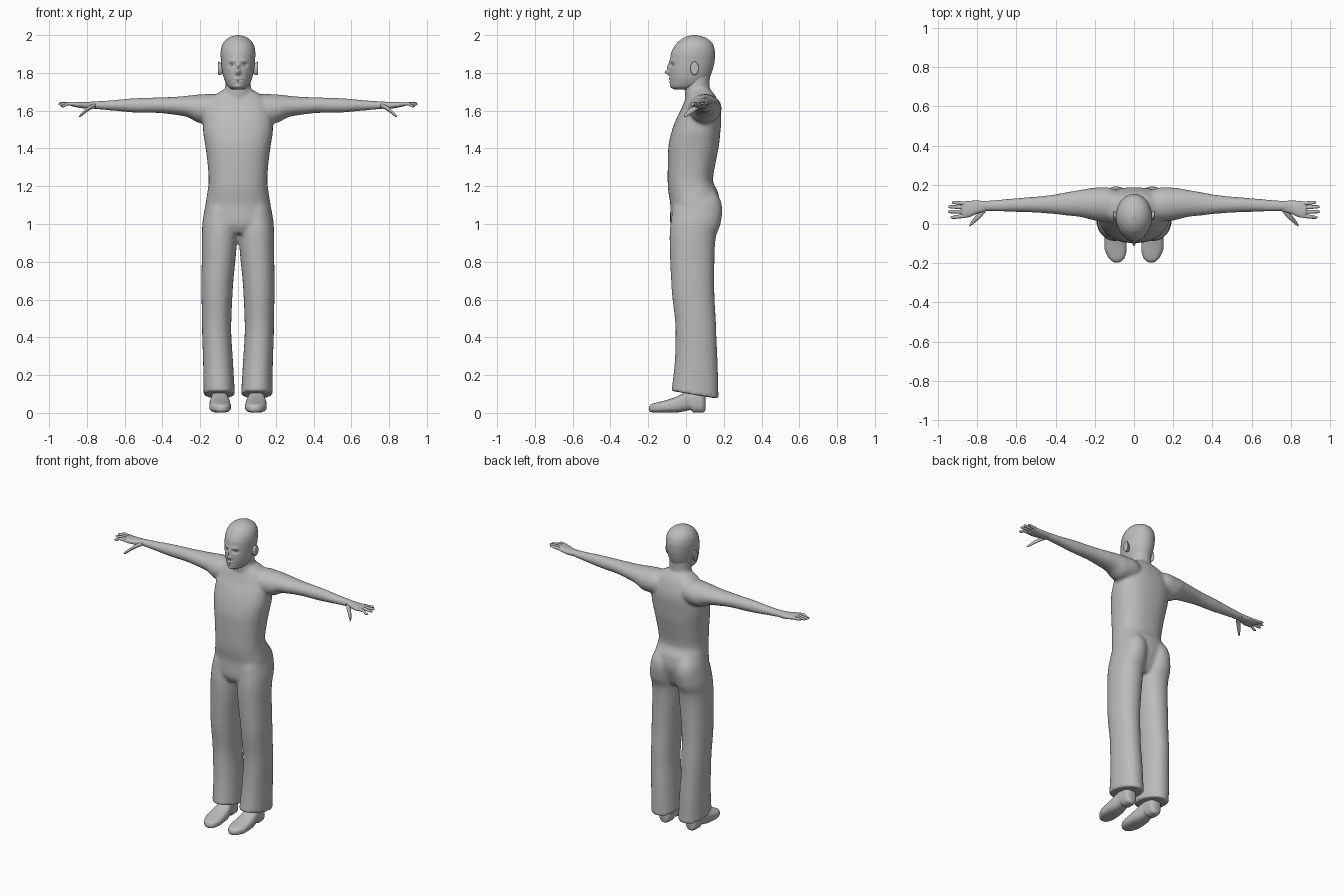
import bpy, bmesh, math
from mathutils import Matrix

grey = bpy.data.materials.new("plain grey")
grey.diffuse_color = (0.5, 0.5, 0.5, 1)


def smooth_rings(rings, sub):
    """Refine rings with monotone cubic interpolation along their first value."""
    n, out = len(rings), []

    def secant(i, k):
        return (rings[i + 1][k] - rings[i][k]) / (rings[i + 1][0] - rings[i][0])

    def slope(i, k):
        if i == 0 or i == n - 1:
            return secant(min(i, n - 2), k)
        a, b = secant(i - 1, k), secant(i, k)
        return 0 if a * b <= 0 else 2 * a * b / (a + b)

    for i in range(n - 1):
        h = rings[i + 1][0] - rings[i][0]
        for j in range(sub):
            u = j / sub
            ring = [rings[i][0] + h * u]
            for k in range(1, 5):
                p, q = rings[i][k], rings[i + 1][k]
                ring.append(p * (2*u**3 - 3*u*u + 1) + q * (3*u*u - 2*u**3)
                            + h * slope(i, k) * (u**3 - 2*u*u + u) + h * slope(i + 1, k) * (u**3 - u*u))
            out.append(ring)
    return out + [list(rings[-1])]


def loft(bm, axis, rings, n=32, sub=4, power=2.0, side=1, warp=None):
    """Rings are (position, centre, radius, centre, radius); side mirrors in x."""
    loops = []
    for t, c1, r1, c2, r2 in smooth_rings(rings, sub):
        loop = []
        for i in range(n):
            a = 2 * math.pi * i / n
            ca, sa = math.cos(a), math.sin(a)
            p = c1 + r1 * math.copysign(abs(ca) ** (2 / power), ca)
            q = c2 + r2 * math.copysign(abs(sa) ** (2 / power), sa)
            co = {'x': (t, p, q), 'y': (p, t, q), 'z': (p, q, t)}[axis]
            if warp:
                co = warp(*co)
            loop.append(bm.verts.new((co[0] * side, co[1], co[2])))
        loops.append(loop)
    for a, b in zip(loops, loops[1:]):
        for i in range(n):
            bm.faces.new((a[i], a[(i + 1) % n], b[(i + 1) % n], b[i]))
    bm.faces.new(loops[0])
    bm.faces.new(loops[-1])


def finish(bm, name, angle=60):
    bmesh.ops.recalc_face_normals(bm, faces=bm.faces[:])
    me = bpy.data.meshes.new(name)
    bm.to_mesh(me)
    bm.free()
    ob = bpy.data.objects.new(name, me)
    bpy.context.collection.objects.link(ob)
    me.materials.append(grey)
    bpy.ops.object.select_all(action='DESELECT')
    ob.select_set(True)
    bpy.context.view_layer.objects.active = ob
    bpy.ops.object.shade_smooth_by_angle(angle=math.radians(angle))
    return ob


def depth(z, half_width, front, back, cx=0):
    """Upright ring from a half width and a front and back position."""
    return (z, cx, half_width, (front + back) / 2, (back - front) / 2)


# Clothed body: torso, neck, arms and trouser legs fused into one skin
bm = bmesh.new()
loft(bm, 'z', [depth(0.95, 0.11, -0.06, 0.12), depth(1.0, 0.165, -0.083, 0.15),
               depth(1.1, 0.172, -0.083, 0.178), depth(1.16, 0.163, -0.092, 0.172),
               depth(1.23, 0.155, -0.097, 0.143), depth(1.34, 0.163, -0.096, 0.16),
               depth(1.42, 0.174, -0.092, 0.175), depth(1.5, 0.185, -0.073, 0.183),
               depth(1.56, 0.185, -0.05, 0.187), depth(1.62, 0.17, -0.02, 0.178),
               depth(1.67, 0.14, 0.0, 0.16), depth(1.7, 0.095, 0.01, 0.14),
               depth(1.72, 0.06, 0.02, 0.12)], n=48, power=2.4)
loft(bm, 'z', [depth(1.6, 0.08, 0.0, 0.14), depth(1.68, 0.075, -0.005, 0.135),
               depth(1.72, 0.068, -0.008, 0.126), depth(1.82, 0.064, 0.0, 0.128)])


def hem(x, y, z):
    """Slant the hem so it hangs lower at the back."""
    return x, y, z - 0.17 * (y - 0.05) * max(0, 1 - (z - 0.095) / 0.2)


for s in (1, -1):
    loft(bm, 'x', [(0.06, 0.09, 0.07, 1.61, 0.06), (0.14, 0.1, 0.088, 1.612, 0.077),
                   (0.2, 0.102, 0.084, 1.61, 0.076), (0.27, 0.105, 0.07, 1.623, 0.056),
                   (0.34, 0.103, 0.06, 1.626, 0.047), (0.43, 0.1, 0.047, 1.629, 0.041),
                   (0.55, 0.098, 0.038, 1.628, 0.038), (0.66, 0.095, 0.032, 1.628, 0.028),
                   (0.75, 0.092, 0.028, 1.629, 0.021), (0.79, 0.09, 0.027, 1.63, 0.018)], side=s)
    loft(bm, 'z', [depth(0.095, 0.083, -0.077, 0.172, 0.099), depth(0.28, 0.079, -0.059, 0.167, 0.106),
                   depth(0.44, 0.077, -0.055, 0.16, 0.113), depth(0.65, 0.083, -0.076, 0.15, 0.111),
                   depth(0.86, 0.091, -0.086, 0.152, 0.1), depth(0.93, 0.093, -0.087, 0.158, 0.098),
                   depth(1.0, 0.092, -0.082, 0.183, 0.097), depth(1.06, 0.088, -0.075, 0.192, 0.092),
                   depth(1.12, 0.08, -0.06, 0.185, 0.088), depth(1.18, 0.05, -0.03, 0.15, 0.085)],
         side=s, power=2.15, warp=hem)
body = finish(bm, "clothed_body")
rm = body.modifiers.new("fuse", 'REMESH')
rm.mode, rm.voxel_size, rm.use_smooth_shade = 'VOXEL', 0.009, True
sm = body.modifiers.new("soften", 'SMOOTH')
sm.factor, sm.iterations = 0.5, 6

# Facial relief: x, z, spread in x, spread in z, offset in y
relief = [(0, 1.803, 0.011, 0.012, -0.024), (0, 1.832, 0.009, 0.02, -0.012),
          (0, 1.768, 0.022, 0.006, -0.005), (0, 1.752, 0.02, 0.005, -0.005),
          (0, 1.76, 0.022, 0.003, 0.004), (0, 1.727, 0.02, 0.011, -0.005)]
for s in (1, -1):
    relief += [(s * 0.033, 1.842, 0.016, 0.01, 0.012), (s * 0.03, 1.865, 0.022, 0.007, -0.004)]


def face(x, y, z):
    if y < 0:
        y += sum(d * math.exp(-((x - a) / sa) ** 2 - ((z - b) / sb) ** 2) for a, b, sa, sb, d in relief)
    return x, y, z


# Head
bm = bmesh.new()
loft(bm, 'z', [depth(1.712, 0.03, -0.06, 0.04), depth(1.725, 0.05, -0.079, 0.08),
               depth(1.745, 0.064, -0.084, 0.11), depth(1.78, 0.077, -0.087, 0.128),
               depth(1.82, 0.085, -0.088, 0.142), depth(1.86, 0.089, -0.086, 0.151),
               depth(1.9, 0.092, -0.08, 0.154), depth(1.93, 0.089, -0.068, 0.15),
               depth(1.96, 0.077, -0.046, 0.137), depth(1.98, 0.058, -0.022, 0.115),
               depth(1.993, 0.035, 0.005, 0.085), depth(2.0, 0.008, 0.035, 0.055)],
     n=96, sub=8, warp=face)
finish(bm, "head")

for s, label in ((1, "left"), (-1, "right")):
    # Eye
    bm = bmesh.new()
    bmesh.ops.create_uvsphere(bm, u_segments=16, v_segments=10, radius=0.012,
                              matrix=Matrix.Translation((s * 0.033, -0.058, 1.842)))
    finish(bm, label + "_eye")

    # Ear, with a hollowed outer face
    bm = bmesh.new()
    loft(bm, 'x', [(0.07, 0.04, 0.012, 1.82, 0.022), (0.092, 0.042, 0.018, 1.822, 0.032),
                   (0.102, 0.045, 0.022, 1.824, 0.036), (0.106, 0.046, 0.019, 1.825, 0.032),
                   (0.107, 0.046, 0.014, 1.825, 0.026)], n=20, sub=2, side=s)
    loft(bm, 'x', [(0.1071, 0.046, 0.014, 1.825, 0.026), (0.097, 0.044, 0.009, 1.824, 0.018)],
         n=20, sub=2, side=s)
    finish(bm, label + "_ear")

    # Hand: palm, four fingers and a thumb
    bm = bmesh.new()
    loft(bm, 'x', [(0.76, 0.091, 0.027, 1.629, 0.018), (0.8, 0.086, 0.033, 1.628, 0.018),
                   (0.85, 0.075, 0.042, 1.632, 0.015), (0.875, 0.073, 0.041, 1.634, 0.012),
                   (0.885, 0.073, 0.036, 1.634, 0.007)], n=24, power=2.4, side=s)
    for y0, y1, tip, z1 in ((0.105, 0.11, 0.93, 1.64), (0.084, 0.088, 0.948, 1.638),
                            (0.063, 0.063, 0.95, 1.634), (0.041, 0.034, 0.937, 1.624)):
        loft(bm, 'x', [(0.86, y0, 0.01, 1.635, 0.01), (0.9, (y0 + y1) / 2, 0.0095, 1.637, 0.009),
                       (tip - 0.012, y1, 0.008, z1, 0.007), (tip - 0.003, y1, 0.006, z1, 0.005),
                       (tip, y1, 0.002, z1, 0.002)], n=12, sub=3, side=s)
    loft(bm, 'x', [(0.755, 0.08, 0.015, 1.628, 0.012), (0.785, 0.05, 0.02, 1.615, 0.013),
                   (0.81, 0.025, 0.016, 1.597, 0.012), (0.828, 0.005, 0.011, 1.58, 0.01),
                   (0.838, -0.006, 0.006, 1.572, 0.005), (0.841, -0.009, 0.002, 1.569, 0.002)],
         n=14, sub=3, side=s)
    finish(bm, label + "_hand")

    # Shoe, with a raised arch in front of the heel
    bm = bmesh.new()
    loft(bm, 'y', [(-0.196, 0.088, 0.012, 0.022, 0.008), (-0.188, 0.088, 0.027, 0.024, 0.019),
                   (-0.165, 0.09, 0.045, 0.027, 0.025), (-0.12, 0.094, 0.057, 0.032, 0.031),
                   (-0.05, 0.096, 0.055, 0.044, 0.042), (0.0, 0.097, 0.047, 0.06, 0.05),
                   (0.025, 0.098, 0.043, 0.067, 0.053), (0.04, 0.098, 0.043, 0.063, 0.062),
                   (0.08, 0.098, 0.041, 0.063, 0.062), (0.096, 0.098, 0.032, 0.06, 0.055),
                   (0.102, 0.098, 0.018, 0.06, 0.045)], n=32, power=2.7, side=s)
    # Flat sole
    for v in bm.verts:
        v.co.z = max(v.co.z, 0.0)
    finish(bm, label + "_shoe")
